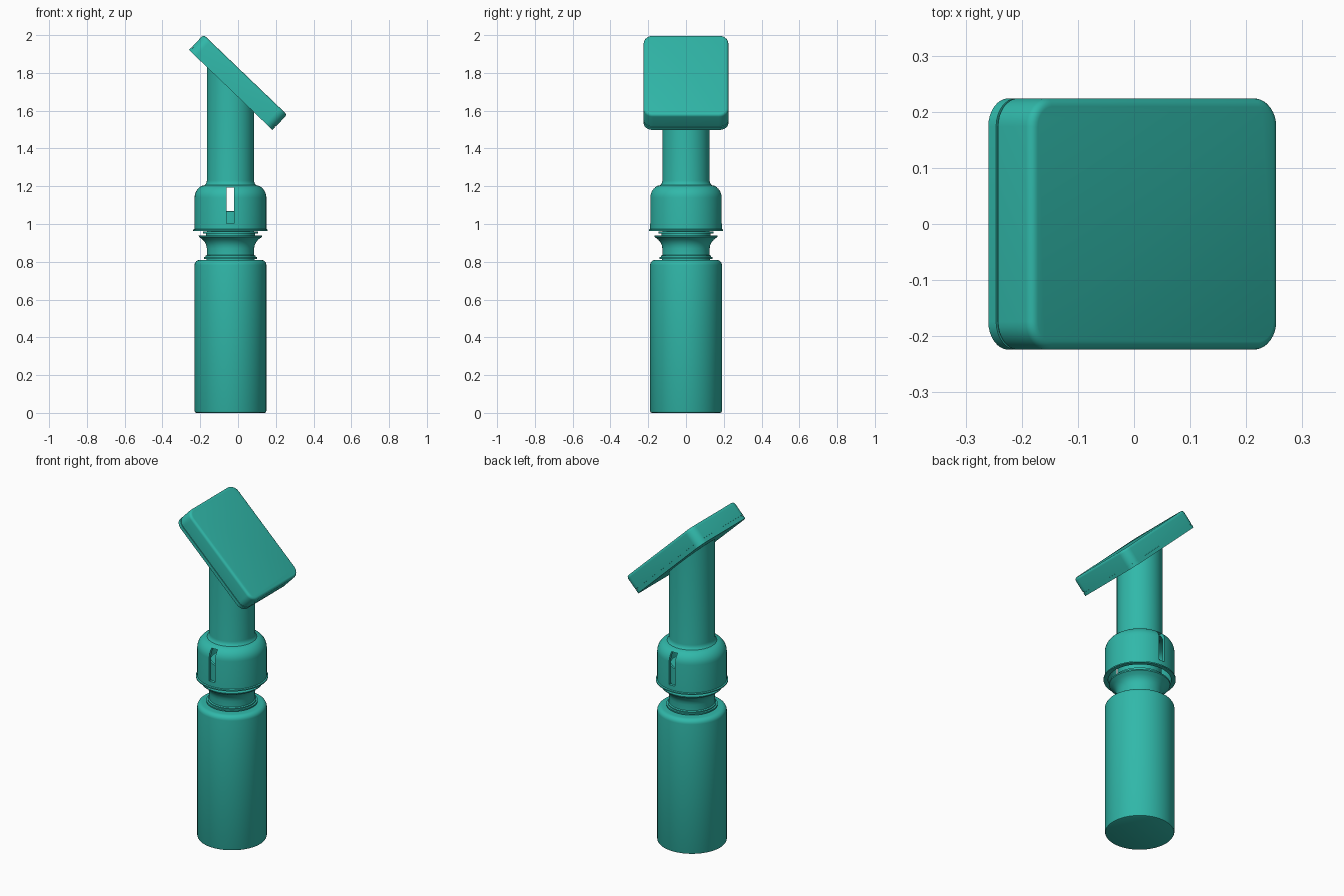
import bpy, bmesh, math
from mathutils import Matrix

if "Cube" in bpy.data.objects:
    bpy.data.objects.remove(bpy.data.objects["Cube"])

AXIS_X = -0.04                 # axis of bottle, cap and stem
TILT = math.radians(43.8)      # slope of the head
HEAD_Z, HEAD_L, HEAD_W, HEAD_T = 1.75, 0.612, 0.448, 0.112

teal = bpy.data.materials.new("teal plastic")
teal.diffuse_color = (0.03, 0.48, 0.40, 1)
teal.use_nodes = True
teal.node_tree.nodes["Principled BSDF"].inputs["Base Color"].default_value = teal.diffuse_color


def make_object(name, bm):
    bmesh.ops.recalc_face_normals(bm, faces=bm.faces)
    mesh = bpy.data.meshes.new(name)
    bm.to_mesh(mesh)
    bm.free()
    mesh.materials.append(teal)
    obj = bpy.data.objects.new(name, mesh)
    bpy.context.collection.objects.link(obj)
    return obj


def activate(obj):
    bpy.ops.object.select_all(action='DESELECT')
    obj.select_set(True)
    bpy.context.view_layer.objects.active = obj


def smooth(obj):
    activate(obj)
    bpy.ops.object.shade_smooth_by_angle(angle=math.radians(32))


def arc(cx, cz, r, a0, a1, n=6):
    """Points of an arc in the radius / height plane, angles in degrees."""
    return [(cx + r * math.cos(math.radians(a0 + (a1 - a0) * i / n)),
             cz + r * math.sin(math.radians(a0 + (a1 - a0) * i / n)))
            for i in range(n + 1)]


def lathe(name, profile, closed=False, segments=72):
    """Turn (radius, height) points; closed joins the last point to the first."""
    bm = bmesh.new()
    rings = []
    for r, z in profile:
        rings.append([bm.verts.new((AXIS_X + r * math.cos(2 * math.pi * i / segments),
                                    r * math.sin(2 * math.pi * i / segments), z))
                      for i in range(segments)])
    pairs = list(zip(rings, rings[1:]))
    if closed:
        pairs.append((rings[-1], rings[0]))
    else:
        bm.faces.new(rings[0])
        bm.faces.new(rings[-1])
    for a, b in pairs:
        for i in range(segments):
            j = (i + 1) % segments
            bm.faces.new((a[i], a[j], b[j], b[i]))
    return make_object(name, bm)


def rounded_slab(name, length, width, low, high, corner, rim):
    """Slab with rounded corners and a rounded top rim, tilted into the head plane."""
    bm = bmesh.new()
    bmesh.ops.create_cube(bm, size=1)
    bmesh.ops.scale(bm, vec=(length, width, high - low), verts=bm.verts)
    bmesh.ops.translate(bm, vec=(0, 0, (high + low) / 2), verts=bm.verts)
    upright = [e for e in bm.edges if abs(e.verts[0].co.z - e.verts[1].co.z) > 1e-4]
    bmesh.ops.bevel(bm, geom=upright, offset=corner, segments=8, profile=0.5, affect='EDGES')
    if rim:
        top = [e for e in bm.edges if all(v.co.z > high - 1e-4 for v in e.verts)]
        bmesh.ops.bevel(bm, geom=top, offset=rim, segments=4, profile=0.5, affect='EDGES')
    bm.transform(Matrix.Translation((0, 0, HEAD_Z)) @ Matrix.Rotation(TILT, 4, 'Y'))
    return make_object(name, bm)


# Bottle with a waisted neck that reaches up inside the cap
bottle_profile = [(0.180, 0), (0.187, 0.003), (0.190, 0.010)]
bottle_profile += arc(0.163, 0.783, 0.027, 0, 90)
bottle_profile += [(0.128, 0.81), (0.128, 0.816), (0.140, 0.816), (0.140, 0.824),
                   (0.132, 0.826), (0.132, 0.832), (0.125, 0.836), (0.125, 0.870),
                   (0.128, 0.887), (0.135, 0.903), (0.148, 0.918), (0.166, 0.931),
                   (0.168, 0.938), (0.130, 0.940), (0.130, 0.950), (0.145, 0.951),
                   (0.145, 0.960), (0.120, 0.962), (0.120, 1.065), (0.115, 1.07)]
smooth(lathe("bottle", bottle_profile))

# Hollow cap and stem in one piece, with a rim around the open bottom
STEM_TOP = 5.0
cap_profile = [(0.172, 0.964), (0.197, 0.964), (0.197, 0.971), (0.190, 0.974)]
cap_profile += arc(0.120, 1.140, 0.070, 0, 62)
cap_profile += arc(0.161, 1.231, 0.036, 225, 180, 4)
cap_profile += [(0.125, STEM_TOP), (0.108, STEM_TOP), (0.108, 1.205)]
cap_profile += arc(0.117, 1.140, 0.055, 75, 0)
cap = lathe("cap_and_stem", cap_profile, closed=True)

# Slant the stem's end to meet the underside of the head
for v in cap.data.vertices:
    if v.co.z > STEM_TOP - 0.1:
        v.co.z = HEAD_Z + (-HEAD_T / 2 + 0.003 - v.co.x * math.sin(TILT)) / math.cos(TILT)

# Slot through the front and back of the cap
bm = bmesh.new()
bmesh.ops.create_cube(bm, size=1)
bmesh.ops.scale(bm, vec=(0.04, 0.6, 0.19), verts=bm.verts)
bmesh.ops.translate(bm, vec=(AXIS_X, 0, 1.097), verts=bm.verts)
cutter = make_object("slot_cutter", bm)
cutter.hide_render = True
cut = cap.modifiers.new("slot", 'BOOLEAN')
cut.operation = 'DIFFERENCE'
cut.solver = 'EXACT'
cut.object = cutter
activate(cap)
bpy.ops.object.modifier_apply(modifier=cut.name)
bpy.data.objects.remove(cutter)
smooth(cap)

# Tilted head: backing plate, narrow seam and thick front
half = HEAD_T / 2
smooth(rounded_slab("head_back", HEAD_L, HEAD_W, -half, -half + 0.020, 0.05, 0))
smooth(rounded_slab("head_seam", HEAD_L - 0.008, HEAD_W - 0.008,
                    -half + 0.018, -half + 0.028, 0.046, 0))
smooth(rounded_slab("head_front", HEAD_L, HEAD_W, -half + 0.025, half, 0.05, 0.015))
